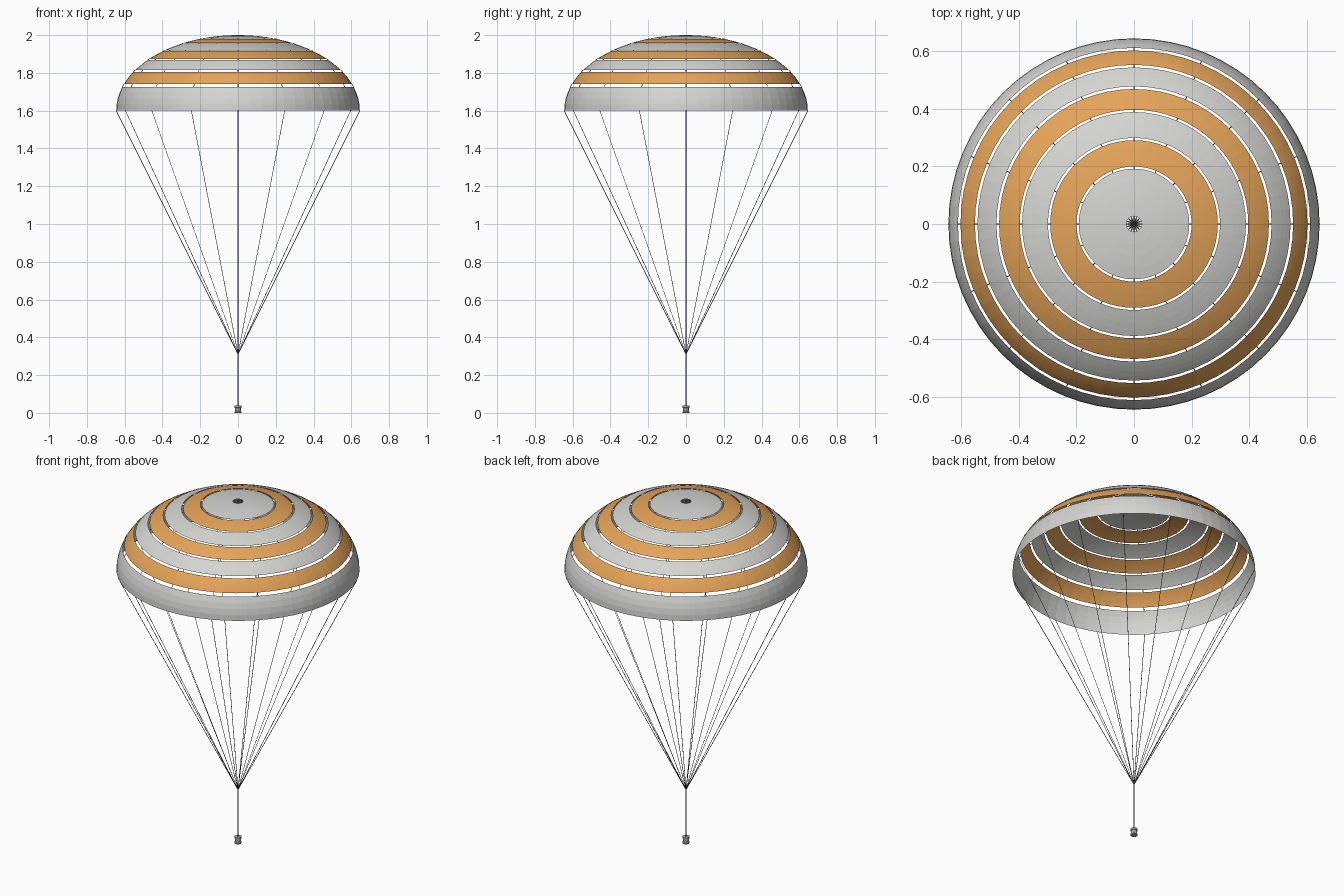
import bpy, bmesh, math
from mathutils import Vector

cube = bpy.data.objects.get("Cube")
if cube:
    bpy.data.objects.remove(cube, do_unlink=True)

RADIUS, RISE, RIM_Z = 0.645, 0.4, 1.6
SEGMENTS, LINES = 64, 16
KNOT_Z = 0.31


def material(name, rgb):
    m = bpy.data.materials.new(name)
    m.use_nodes = True
    m.diffuse_color = (*rgb, 1)
    m.node_tree.nodes["Principled BSDF"].inputs["Base Color"].default_value = (*rgb, 1)
    return m


white = material("off white cloth", (0.66, 0.66, 0.64))
orange = material("orange cloth", (0.78, 0.37, 0.10))
cord = material("dark cord", (0.10, 0.10, 0.11))
metal = material("grey metal", (0.40, 0.40, 0.40))


def add_object(name, bm, mat):
    mesh = bpy.data.meshes.new(name)
    bm.to_mesh(mesh)
    bm.free()
    mesh.materials.append(mat)
    obj = bpy.data.objects.new(name, mesh)
    bpy.context.collection.objects.link(obj)
    return obj


def dome_point(r, angle):
    z = RIM_Z + RISE * math.sqrt(max(0, 1 - (r / RADIUS) ** 2))
    return Vector((r * math.cos(angle), r * math.sin(angle), z))


def revolve(name, profile, mat):
    """Turn a list of (radius, height) points around the z axis."""
    bm = bmesh.new()
    rings = []
    for r, z in profile:
        rings.append([bm.verts.new((r * math.cos(a), r * math.sin(a), z))
                      for a in (math.tau * i / SEGMENTS for i in range(SEGMENTS))])
    for low, high in zip(rings, rings[1:]):
        for i in range(SEGMENTS):
            j = (i + 1) % SEGMENTS
            bm.faces.new((low[i], low[j], high[j], high[i]))
    return add_object(name, bm, mat)


def cords(name, pairs, radius):
    """Thin four-sided cords between pairs of points."""
    bm = bmesh.new()
    for a, b in pairs:
        turn = (b - a).to_track_quat('Z', 'Y').to_matrix().to_4x4()
        turn.translation = (a + b) / 2
        bmesh.ops.create_cone(bm, cap_ends=True, segments=4, radius1=radius,
                              radius2=radius, depth=(b - a).length, matrix=turn)
    return add_object(name, bm, cord)


# Canopy bands, from the vent to the rim, separated by open slots
bands = [(0.027, 0.192), (0.200, 0.291), (0.299, 0.389), (0.397, 0.469),
         (0.478, 0.544), (0.553, 0.603), (0.612, RADIUS)]
for n, (inner, outer) in enumerate(bands):
    start, end = (math.asin(r / RADIUS) for r in (outer, inner))
    steps = 4
    profile = []
    for k in range(steps + 1):
        t = start + (end - start) * k / steps
        profile.append((RADIUS * math.sin(t), RIM_Z + RISE * math.cos(t)))
    revolve(f"canopy_band_{n + 1}", profile, orange if n % 2 else white)

angles = [math.tau * i / LINES for i in range(LINES)]

# Short ties across the slots, and the cords that cross the vent
ties = [(dome_point(a[1], t), dome_point(b[0], t))
        for a, b in zip(bands, bands[1:]) for t in angles]
cords("slot_ties", ties, 0.0015)
vent = bands[0][0]
cords("vent_cords", [(dome_point(vent, t), dome_point(vent, t + math.pi))
                     for t in angles[:LINES // 2]], 0.0015)

# Suspension lines and the riser they meet on
knot = Vector((0, 0, KNOT_Z))
cords("suspension_lines", [(knot, dome_point(RADIUS, t)) for t in angles], 0.0015)
cords("riser", [(Vector((0, 0, 0.036)), knot)], 0.003)

# Small flanged payload canister
canister = revolve("payload_canister",
                   [(0.0005, 0), (0.019, 0), (0.019, 0.006), (0.015, 0.01),
                    (0.015, 0.026), (0.019, 0.028), (0.019, 0.038), (0.0005, 0.038)], metal)
